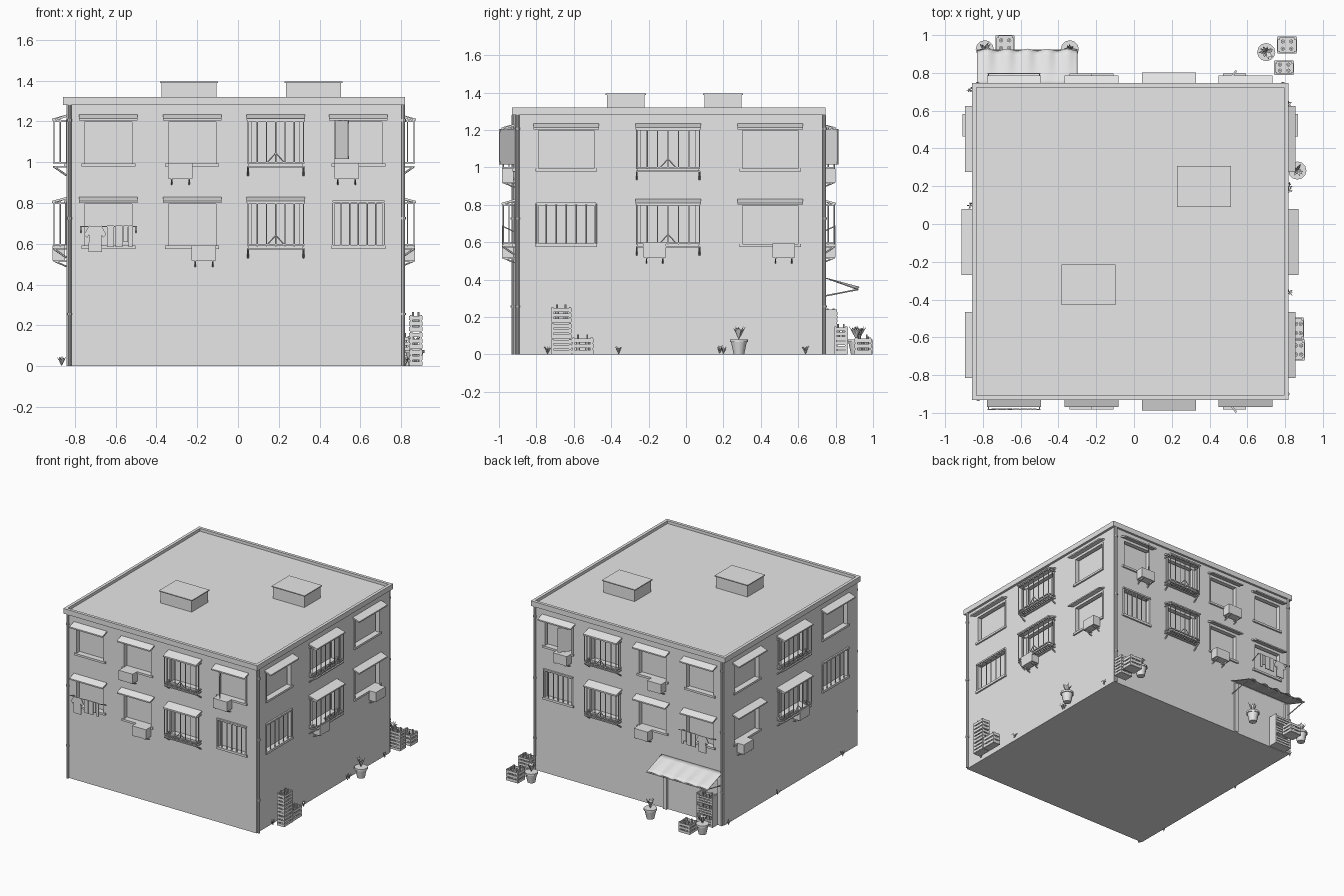
import bpy, bmesh, math, random
from mathutils import Vector, Matrix

random.seed(4)
if "Cube" in bpy.data.objects:
    bpy.data.objects.remove(bpy.data.objects["Cube"])

grey = bpy.data.materials.new("plain_grey")
grey.use_nodes = True
grey.diffuse_color = (0.8, 0.8, 0.8, 1)
grey.node_tree.nodes["Principled BSDF"].inputs["Base Color"].default_value = (0.8, 0.8, 0.8, 1)

# Wall planes of the block
X0, X1, Y0, Y1, TOP = -0.84, 0.80, -0.915, 0.73, 1.28
WALLS = {
    "front": lambda u, v, z: Vector((u, Y0 - v, z)),
    "back": lambda u, v, z: Vector((u, Y1 + v, z)),
    "right": lambda u, v, z: Vector((X1 + v, u, z)),
    "left": lambda u, v, z: Vector((X0 - v, u, z)),
}


def world(x, y, z):
    return Vector((x, y, z))


def finish(name, bm, smooth=False):
    bmesh.ops.recalc_face_normals(bm, faces=bm.faces)
    mesh = bpy.data.meshes.new(name)
    bm.to_mesh(mesh)
    bm.free()
    obj = bpy.data.objects.new(name, mesh)
    bpy.context.collection.objects.link(obj)
    mesh.materials.append(grey)
    if smooth:
        bpy.ops.object.select_all(action="DESELECT")
        obj.select_set(True)
        bpy.context.view_layer.objects.active = obj
        bpy.ops.object.shade_smooth_by_angle()
    return obj


def prism(bm, near, far):
    """Solid between two matching outlines."""
    a = [bm.verts.new(p) for p in near]
    b = [bm.verts.new(p) for p in far]
    bm.faces.new(a)
    bm.faces.new(b[::-1])
    for i in range(len(a)):
        j = (i + 1) % len(a)
        bm.faces.new((a[i], b[i], b[j], a[j]))


def box(bm, at, u0, u1, v0, v1, z0, z1):
    ring = ((u0, v0), (u1, v0), (u1, v1), (u0, v1))
    prism(bm, [at(u, v, z0) for u, v in ring], [at(u, v, z1) for u, v in ring])


def rod(bm, a, b, r, sides=6, r2=None):
    d = b - a
    m = Matrix.Translation((a + b) / 2) @ d.to_track_quat("Z", "Y").to_matrix().to_4x4()
    bmesh.ops.create_cone(bm, cap_ends=True, segments=sides, radius1=r,
                          radius2=r if r2 is None else r2, depth=d.length, matrix=m)


# Window parts, in wall coordinates: u along, v outward, z up
def window_frame(bm, at, u, w, z0, z1):
    t = 0.012
    box(bm, at, u - w, u - w + t, -0.03, 0.004, z0, z1)
    box(bm, at, u + w - t, u + w, -0.03, 0.004, z0, z1)
    box(bm, at, u - w + t, u + w - t, -0.03, 0.004, z1 - t, z1)
    box(bm, at, u - w - 0.005, u + w + 0.005, -0.03, 0.012, z0 - t, z0 + 0.004)


def canopy(bm, at, u, w, z, depth):
    side = ((0, z), (depth, z - 0.02), (depth, z - 0.03), (0, z - 0.012))
    prism(bm, [at(u - w - 0.015, v, h) for v, h in side],
          [at(u + w + 0.015, v, h) for v, h in side])


def flush_bars(bm, at, u, w, z0, z1):
    for i in range(7):
        x = u - w + 2 * w * i / 6
        rod(bm, at(x, 0.004, z0), at(x, 0.004, z1), 0.004)
    for z in (z0, z1):
        box(bm, at, u - w, u + w, -0.005, 0.012, z - 0.006, z + 0.006)


def cage(bm, at, u, w, z0, z1):
    d = 0.062
    w += 0.008
    for i in range(7):
        x = u - w + 2 * w * i / 6
        rod(bm, at(x, d, z0), at(x, d, z1), 0.0035)
    for z in (z0 - 0.012, z0 + 0.008, z1 - 0.008):
        box(bm, at, u - w, u + w, d - 0.004, d + 0.004, z - 0.004, z + 0.004)
    for x in (u - w, u + w):
        for z in (z0 - 0.012, z0 + 0.008, z1 - 0.008):
            box(bm, at, x - 0.004, x + 0.004, 0, d, z - 0.004, z + 0.004)
        rod(bm, at(x, d / 2, z0), at(x, d / 2, z1), 0.0035)
        rod(bm, at(x, 0, z0 - 0.055), at(x, d, z0 - 0.012), 0.005)
    for k in range(4):
        v = 0.01 + k * 0.014
        box(bm, at, u - w, u + w, v, v + 0.006, z0 - 0.014, z0 - 0.01)
    for s in (-1, 1):
        rod(bm, at(u + s * 0.045, d, z0 + 0.005), at(u, d, z0 + 0.055), 0.003)


def cooling_unit(bm, at, u, z):
    box(bm, at, u - 0.06, u + 0.06, 0.008, 0.068, z, z + 0.075)
    for x in (u - 0.043, u + 0.043):
        box(bm, at, x - 0.004, x + 0.004, 0, 0.065, z - 0.006, z)
        rod(bm, at(x, 0, z - 0.028), at(x, 0.055, z - 0.004), 0.004)


def laundry(bm, at, u, z):
    d = 0.066
    rod(bm, at(u - 0.14, d, z), at(u + 0.14, d, z), 0.003)
    for x in (u - 0.135, u + 0.135):
        rod(bm, at(x, 0, z - 0.03), at(x, d, z), 0.003)
    half = ((0.015, 0.0), (0.03, 0.004), (0.055, -0.04), (0.04, -0.055), (0.03, -0.04), (0.033, -0.125))
    shirt = list(half) + [(-x, h) for x, h in reversed(half)]
    prism(bm, [at(u - 0.065 + x, d - 0.003, z + h) for x, h in shirt],
          [at(u - 0.065 + x, d + 0.004, z + h) for x, h in shirt])
    for x, w, h in ((0.01, 0.018, 0.1), (0.052, 0.018, 0.1), (0.085, 0.01, 0.075), (0.108, 0.01, 0.1)):
        box(bm, at, u + x - w, u + x + w, d - 0.003, d + 0.004, z - h, z + 0.004)


def shutter(bm, at, u, z0, z1):
    a, b = (u - 0.115, 0.005), (u - 0.052, 0.085)
    for lo, hi, t in ((z0, z1, 0.004), (z0, z0 + 0.015, 0.007), (z1 - 0.015, z1, 0.007)):
        ring = (a, b, (b[0] + t, b[1] - t), (a[0] + t, a[1] - t))
        prism(bm, [at(p, q, lo) for p, q in ring], [at(p, q, hi) for p, q in ring])


# Layout: column centre, half width, upper storey fittings, lower storey fittings
LONG = [(-0.635, 0.128, "canopy", "canopy laundry"),
        (-0.225, 0.128, "canopy unit-", "canopy unit+"),
        (0.185, 0.128, "canopy cage", "canopy cage"),
        (0.59, 0.128, "canopy unit- shutter", "bars")]
SHORT = [(-0.64, 0.16, "canopy", "bars"),
         (-0.096, 0.16, "canopy cage", "canopy cage unit-"),
         (0.45, 0.16, "canopy", "canopy unit+")]
cutter = bmesh.new()
for side, at in WALLS.items():
    frames, shades, grilles, units, extras = (bmesh.new() for _ in range(5))
    for u, w, *storeys in (LONG if side in ("front", "back") else SHORT):
        for fit, z0 in zip(storeys, (0.99, 0.587)):
            z1 = z0 + 0.22
            box(cutter, at, u - w, u + w, -0.04, 0.05, z0, z1)
            window_frame(frames, at, u, w, z0, z1)
            if "canopy" in fit:
                canopy(shades, at, u, w, z0 + 0.243, 0.072 if "cage" in fit else 0.055)
            if "cage" in fit:
                cage(grilles, at, u, w, z0, z1)
            if "bars" in fit:
                flush_bars(grilles, at, u, w, z0, z1)
            if "unit" in fit:
                shift = w * 0.45 * (1 if "+" in fit else -1)
                cooling_unit(units, at, u + shift, z0 - 0.07)
            if "laundry" in fit:
                laundry(extras, at, u, z0 + 0.098)
            if "shutter" in fit:
                shutter(extras, at, u, z0 + 0.025, z0 + 0.215)
    for name, bm in (("window_frames", frames), ("window_canopies", shades), ("window_grilles", grilles),
                     ("cooling_units", units), ("laundry_and_shutter", extras)):
        if bm.verts:
            finish(side + "_" + name, bm)
        else:
            bm.free()

# Main block with recessed windows
bm = bmesh.new()
box(bm, world, X0, X1, Y0, Y1, 0, TOP)
block = finish("building_block", bm)
cut = finish("window_cutter", cutter)
cut.hide_render = True
cut.hide_viewport = True
mod = block.modifiers.new("windows", "BOOLEAN")
mod.operation, mod.solver, mod.object = "DIFFERENCE", "EXACT", cut
bpy.context.view_layer.objects.active = block
bpy.ops.object.modifier_apply(modifier=mod.name)
bpy.data.objects.remove(cut)

# Parapet with a sunken roof, and two roof hatches
bm = bmesh.new()
box(bm, world, X0 - 0.018, X1 + 0.018, Y0 - 0.016, Y1 + 0.016, TOP, 1.32)
bm.faces.ensure_lookup_table()
top = max(bm.faces, key=lambda f: f.calc_center_median().z)
bmesh.ops.recalc_face_normals(bm, faces=bm.faces)
bmesh.ops.inset_region(bm, faces=[top], thickness=0.033)
ring = bmesh.ops.extrude_face_region(bm, geom=[top])["geom"]
bmesh.ops.translate(bm, verts=[g for g in ring if isinstance(g, bmesh.types.BMVert)], vec=(0, 0, -0.022))
bmesh.ops.delete(bm, geom=[top], context="FACES_ONLY") if top.is_valid else None
finish("roof_parapet", bm)
bm = bmesh.new()
for x, y in ((-0.24, -0.322), (0.37, 0.198)):
    box(bm, world, x - 0.135, x + 0.135, y - 0.1, y + 0.1, 1.29, 1.388)
    box(bm, world, x - 0.143, x + 0.143, y - 0.108, y + 0.108, 1.388, 1.395)
finish("roof_hatches", bm)

# Drainpipes with clips at the corners
bm = bmesh.new()
for x, y in ((X1 + 0.01, Y0 + 0.015), (X1 - 0.012, Y1 + 0.01), (X0 + 0.015, Y0 - 0.01), (X0 + 0.012, Y1 + 0.01)):
    rod(bm, world(x, y, 0), world(x, y, 1.28), 0.009, 10)
    for z in (0.25, 0.72, 1.2):
        rod(bm, world(x, y, z), world(x, y, z + 0.012), 0.013, 10)
finish("drainpipes", bm, True)

# Rippled shop awning with struts and a door surround
bm = bmesh.new()
bmesh.ops.create_grid(bm, x_segments=48, y_segments=6, size=0.5)
for v in bm.verts:
    t = v.co.y + 0.5
    wave = math.cos(v.co.x * math.tau * 5)
    v.co = (-0.565 + v.co.x * 0.53, Y1 + t * (0.192 + 0.006 * wave), 0.415 - 0.06 * t + 0.006 * t * wave)
tarp = finish("shop_awning", bm, True)
tarp.modifiers.new("thickness", "SOLIDIFY").thickness = 0.004
bm = bmesh.new()
for x in (-0.82, -0.31):
    rod(bm, world(x, Y1, 0.31), world(x, 0.92, 0.347), 0.004)
rod(bm, world(-0.83, 0.92, 0.347), world(-0.3, 0.92, 0.347), 0.004)
finish("awning_struts", bm)
bm = bmesh.new()
for x in (-0.34, -0.81):
    box(bm, world, x - 0.015, x + 0.015, Y1, Y1 + 0.015, 0, 0.4)
finish("door_surround", bm)


# Slatted crates with bottles, and a display shelf
def crate(bm, x, y, z, sx, sy, h, bottles):
    a, b, t = sx / 2, sy / 2, 0.006
    box(bm, world, x - a, x + a, y - b, y + b, z, z + t)
    for k in range(3):
        lo, hi = z + h * (k / 3 + 0.03), z + h * (k / 3 + 0.27)
        for s in (-1, 1):
            box(bm, world, x - a, x + a, y + s * b - t / 2, y + s * b + t / 2, lo, hi)
            box(bm, world, x + s * a - t / 2, x + s * a + t / 2, y - b, y + b, lo, hi)
    for s in (-1, 1):
        for q in (-1, 1):
            px, py = x + s * (a - t), y + q * (b - t)
            box(bm, world, px - t, px + t, py - t, py + t, z, z + h)
            if bottles:
                px, py = x + s * a * 0.45, y + q * b * 0.45
                rod(bm, world(px, py, z), world(px, py, z + h * 0.75), 0.011, 8)
                rod(bm, world(px, py, z + h * 0.75), world(px, py, z + h + 0.015), 0.005, 8)


bm = bmesh.new()
for k in range(3):
    crate(bm, 0.872, -0.667, k * 0.085, 0.06, 0.105, 0.082, k == 2)
crate(bm, 0.87, -0.553, 0, 0.055, 0.11, 0.09, True)
crate(bm, 0.81, 0.947, 0, 0.1, 0.085, 0.09, True)
for k in range(2):
    crate(bm, 0.795, 0.828, k * 0.075, 0.1, 0.07, 0.073, k)
crate(bm, -0.682, 0.952, 0, 0.095, 0.09, 0.08, True)
for k in range(3):
    crate(bm, -0.725, 0.772, k * 0.085, 0.13, 0.07, 0.06, True)
for s in (-0.79, -0.66):
    box(bm, world, s - 0.005, s + 0.005, 0.735, 0.807, 0, 0.24)
finish("crates_and_shelf", bm)


# Potted plants and wall weeds
def leaves(bm, x, y, z, count, length, width):
    for i in range(count):
        ang = math.tau * i / count + random.uniform(-0.3, 0.3)
        out = Vector((math.cos(ang), math.sin(ang), 0))
        across = Vector((-out.y, out.x, 0)) * width
        reach = length * random.uniform(0.25, 0.6)
        base = world(x, y, z)
        mid = base + out * reach * 0.5 + Vector((0, 0, length * 0.6))
        tip = base + out * reach + Vector((0, 0, length * random.uniform(0.75, 1)))
        v = [bm.verts.new(p) for p in (base, mid + across, tip, mid - across)]
        bm.faces.new(v)


pots, green = bmesh.new(), bmesh.new()
for x, y in ((0.865, 0.283), (0.7, 0.91), (-0.34, 0.925), (-0.79, 0.925)):
    rod(pots, world(x, y, 0), world(x, y, 0.065), 0.028, 12, 0.042)
    rod(pots, world(x, y, 0.065), world(x, y, 0.08), 0.048, 12)
    leaves(green, x, y, 0.078, 14, 0.075, 0.007)
finish("plant_pots", pots, True)
finish("pot_leaves", green)
bm = bmesh.new()
for x, ys in ((X1 + 0.02, (-0.74, -0.36, 0.18, 0.2, 0.64)), (X0 - 0.025, (-0.7, 0.1, 0.71))):
    for y in ys:
        leaves(bm, x, y, 0, 8, 0.05, 0.003)
finish("wall_weeds", bm)
